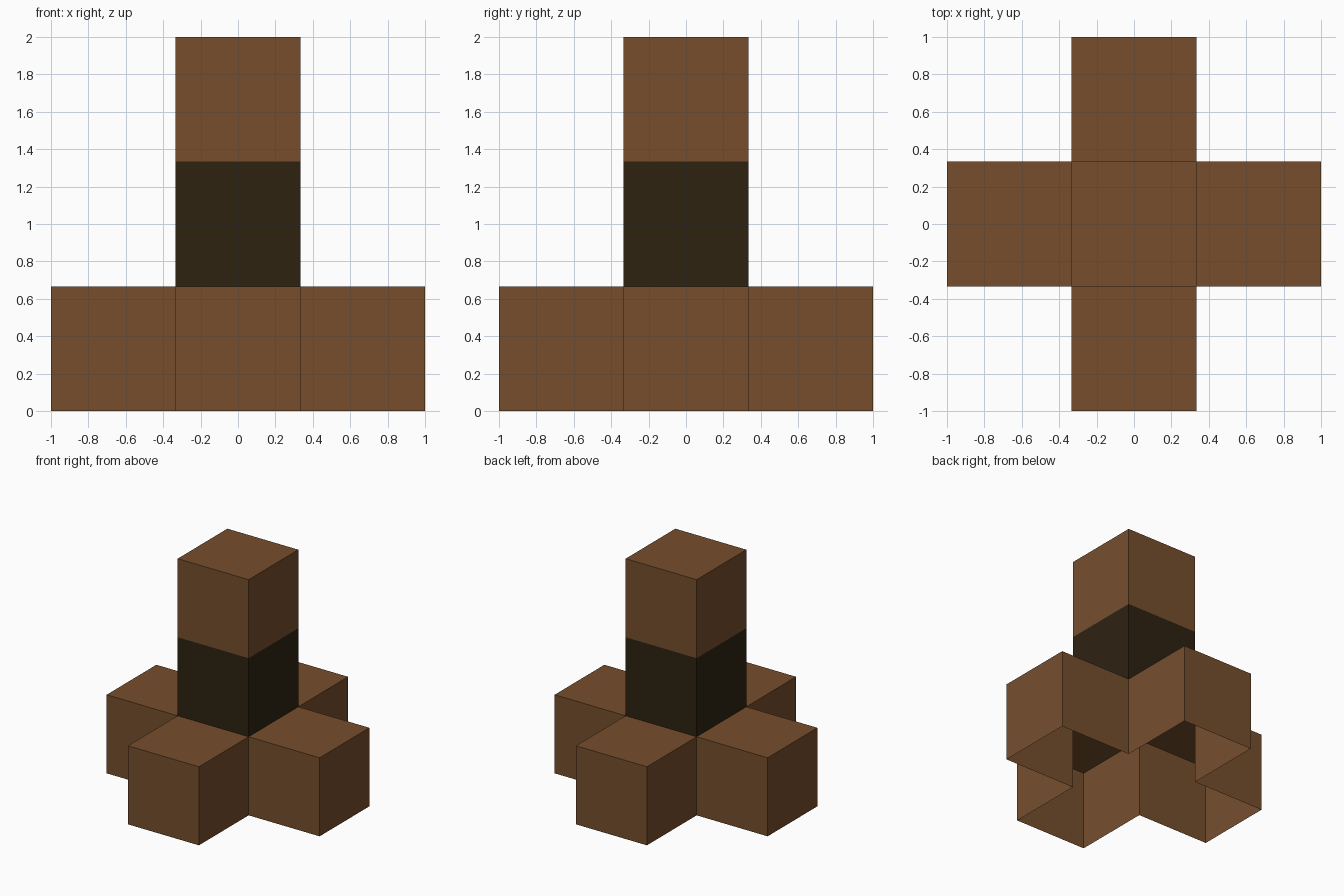
import bpy, bmesh

if "Cube" in bpy.data.objects:
    bpy.data.objects.remove(bpy.data.objects["Cube"])

C = 2 / 3      # edge of one cube
H = C / 2


def material(name, rgb):
    m = bpy.data.materials.new(name)
    m.diffuse_color = (*rgb, 1)
    m.use_nodes = True
    m.node_tree.nodes["Principled BSDF"].inputs["Base Color"].default_value = m.diffuse_color
    return m


brown = material("brown", (0.181, 0.076, 0.027))
dark = material("dark brown", (0.027, 0.016, 0.0056))


def open_blocks(name, cells, skip_bottom_top=(), dark_layers=()):
    """Hollow shell of cubes: only outer walls and uncovered tops, open underneath."""
    bm = bmesh.new()
    for (i, j, k) in cells:
        x, y, z = i * C, j * C, k * C
        faces = []
        # walls, one for each side without a neighbour
        for dx, dy in ((1, 0), (0, 1), (-1, 0), (0, -1)):
            if (i + dx, j + dy, k) in cells:
                continue
            cx, cy = x + dx * H, y + dy * H
            tx, ty = -dy * H, dx * H
            faces.append([(cx - tx, cy - ty, z), (cx + tx, cy + ty, z),
                          (cx + tx, cy + ty, z + C), (cx - tx, cy - ty, z + C)])
        # top
        if (i, j, k + 1) not in cells and (i, j, k) not in skip_bottom_top:
            faces.append([(x - H, y - H, z + C), (x + H, y - H, z + C),
                          (x + H, y + H, z + C), (x - H, y + H, z + C)])
        for pts in faces:
            f = bm.faces.new([bm.verts.new(p) for p in pts])
            f.material_index = 1 if k in dark_layers else 0
    bmesh.ops.remove_doubles(bm, verts=bm.verts[:], dist=1e-4)
    me = bpy.data.meshes.new(name)
    bm.to_mesh(me)
    bm.free()
    me.materials.append(brown)
    me.materials.append(dark)
    ob = bpy.data.objects.new(name, me)
    bpy.context.collection.objects.link(ob)
    return ob


# cross-shaped base, open below and under the column
open_blocks("cross_base", {(0, 0, 0), (1, 0, 0), (-1, 0, 0), (0, 1, 0), (0, -1, 0)},
            skip_bottom_top={(0, 0, 0)})

# upright column with a dark middle layer
open_blocks("column", {(0, 0, 1), (0, 0, 2)}, dark_layers=(1,))
